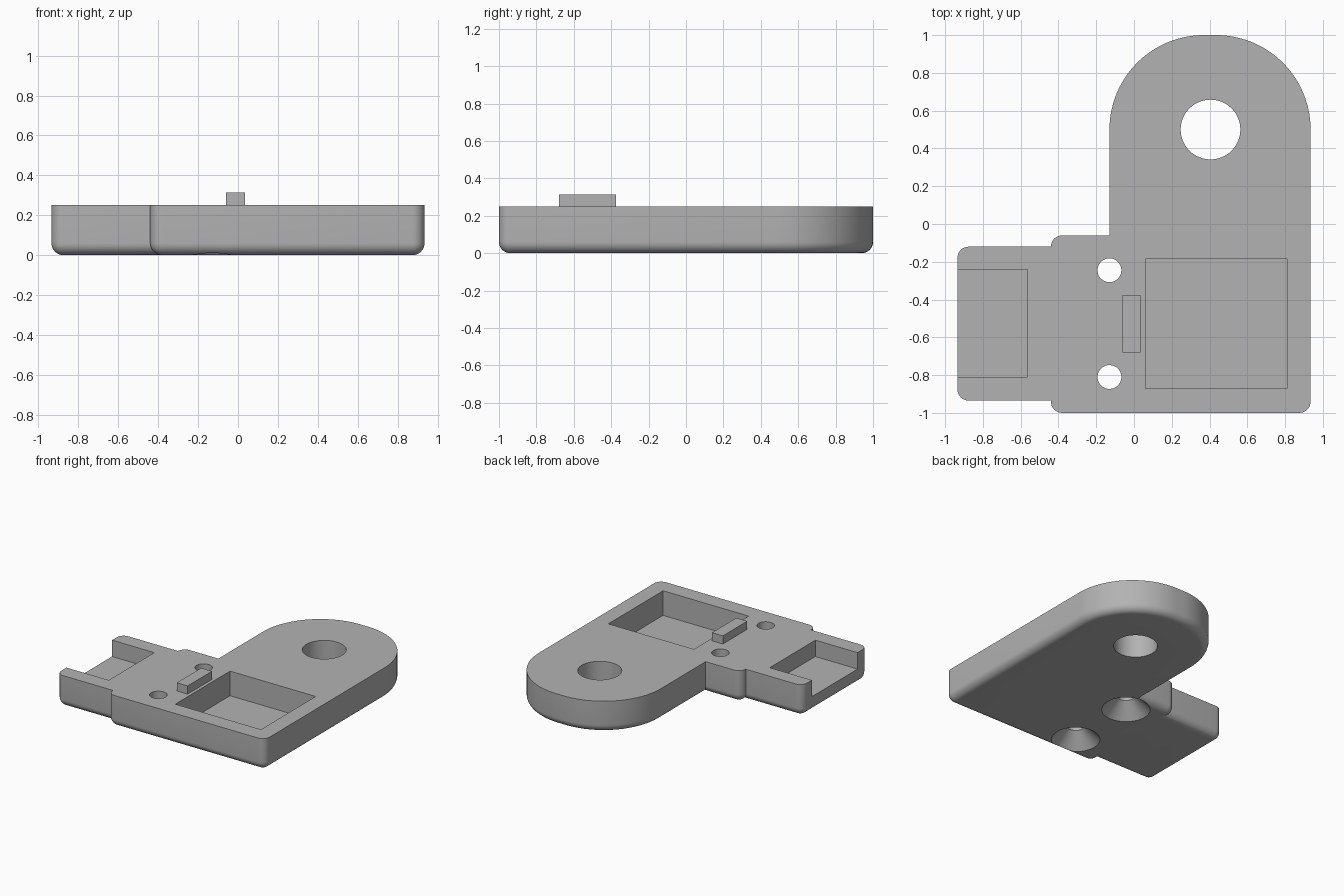
import bpy, bmesh, math

if "Cube" in bpy.data.objects:
    bpy.data.objects.remove(bpy.data.objects["Cube"], do_unlink=True)

H, R = 0.25, 0.06          # plate thickness, edge radius

grey = bpy.data.materials.new("plain grey")
grey.use_nodes = True
color = (0.45, 0.45, 0.45, 1)
grey.diffuse_color = color
grey.node_tree.nodes["Principled BSDF"].inputs["Base Color"].default_value = color


def finish(name, bm):
    bmesh.ops.remove_doubles(bm, verts=bm.verts, dist=1e-5)
    bmesh.ops.recalc_face_normals(bm, faces=bm.faces)
    mesh = bpy.data.meshes.new(name)
    bm.to_mesh(mesh)
    bm.free()
    mesh.materials.append(grey)
    obj = bpy.data.objects.new(name, mesh)
    bpy.context.collection.objects.link(obj)
    return obj


def loft(name, loops):
    """Closed solid through a stack of matching point loops."""
    bm = bmesh.new()
    rings = [[bm.verts.new(p) for p in loop] for loop in loops]
    for a, b in zip(rings, rings[1:]):
        for i in range(len(a)):
            j = (i + 1) % len(a)
            bm.faces.new((a[i], a[j], b[j], b[i]))
    bm.faces.new(rings[0][::-1])
    bm.faces.new(rings[-1])
    return finish(name, bm)


def box(name, x0, x1, y0, y1, z0, z1):
    base = [(x0, y0), (x1, y0), (x1, y1), (x0, y1)]
    return loft(name, [[(x, y, z) for x, y in base] for z in (z0, z1)])


def lathe(name, cx, cy, profile, n=64):
    turn = [math.tau * i / n for i in range(n)]
    return loft(name, [[(cx + r * math.cos(t), cy + r * math.sin(t), z)
                        for t in turn] for r, z in profile])


def outline(d, z):
    """Plate outline pulled inward by d, at height z."""
    pts = []

    def arc(cx, cy, r, start, steps):
        for i in range(steps + 1):
            t = math.radians(start + 90 * i / steps)
            pts.append((cx + (r - d) * math.cos(t), cy + (r - d) * math.sin(t), z))

    arc(0.875, -0.94, R, -90, 8)                # body front corner
    arc(0.435, 0.5, 0.5, 0, 28)                 # arm end
    arc(0.37, 0.5, 0.5, 90, 28)
    pts.append((-0.13 + d, -0.06 - d, z))       # arm meets body
    arc(-0.38, -0.12, R, 90, 8)
    pts.append((-0.44 + d, -0.12 - d, z))       # body meets tab
    arc(-0.875, -0.18, R, 90, 8)
    arc(-0.875, -0.875, R, 180, 8)
    pts.append((-0.44 + d, -0.935 + d, z))
    arc(-0.38, -0.94, R, 180, 8)
    return pts


# Plate with a rounded lower edge
layers = []
for k in range(9):
    t = math.pi / 2 * k / 8
    layers.append(outline(min(R * (1 - math.sin(t)), R - 1e-4), R * (1 - math.cos(t))))
layers.append(outline(0, H))
plate = loft("plate", layers)

# Pockets, ring hole and countersunk screw holes
cutters = [
    box("device_pocket", 0.06, 0.81, -0.87, -0.185, 0.055, 0.5),
    box("tab_pocket", -1.2, -0.565, -0.81, -0.24, 0.12, 0.5),
    lathe("ring_hole", 0.405, 0.5, [(0.158, -0.2), (0.158, 0.5)]),
]
for y in (-0.81, -0.245):
    cutters.append(lathe("screw_hole", -0.13, y,
                         [(0.195, -0.02), (0.063, 0.112), (0.063, 0.5)]))

bpy.context.view_layer.objects.active = plate
for cutter in cutters:
    mod = plate.modifiers.new("cut", "BOOLEAN")
    mod.operation, mod.solver, mod.object = "DIFFERENCE", "EXACT", cutter
    bpy.ops.object.modifier_apply(modifier=mod.name)
    bpy.data.objects.remove(cutter, do_unlink=True)

bpy.ops.object.select_all(action="DESELECT")
plate.select_set(True)
bpy.ops.object.shade_smooth_by_angle(angle=math.radians(30))

# Raised rib between the screw holes
box("rib", -0.06, 0.035, -0.68, -0.375, H - 0.02, 0.315)
